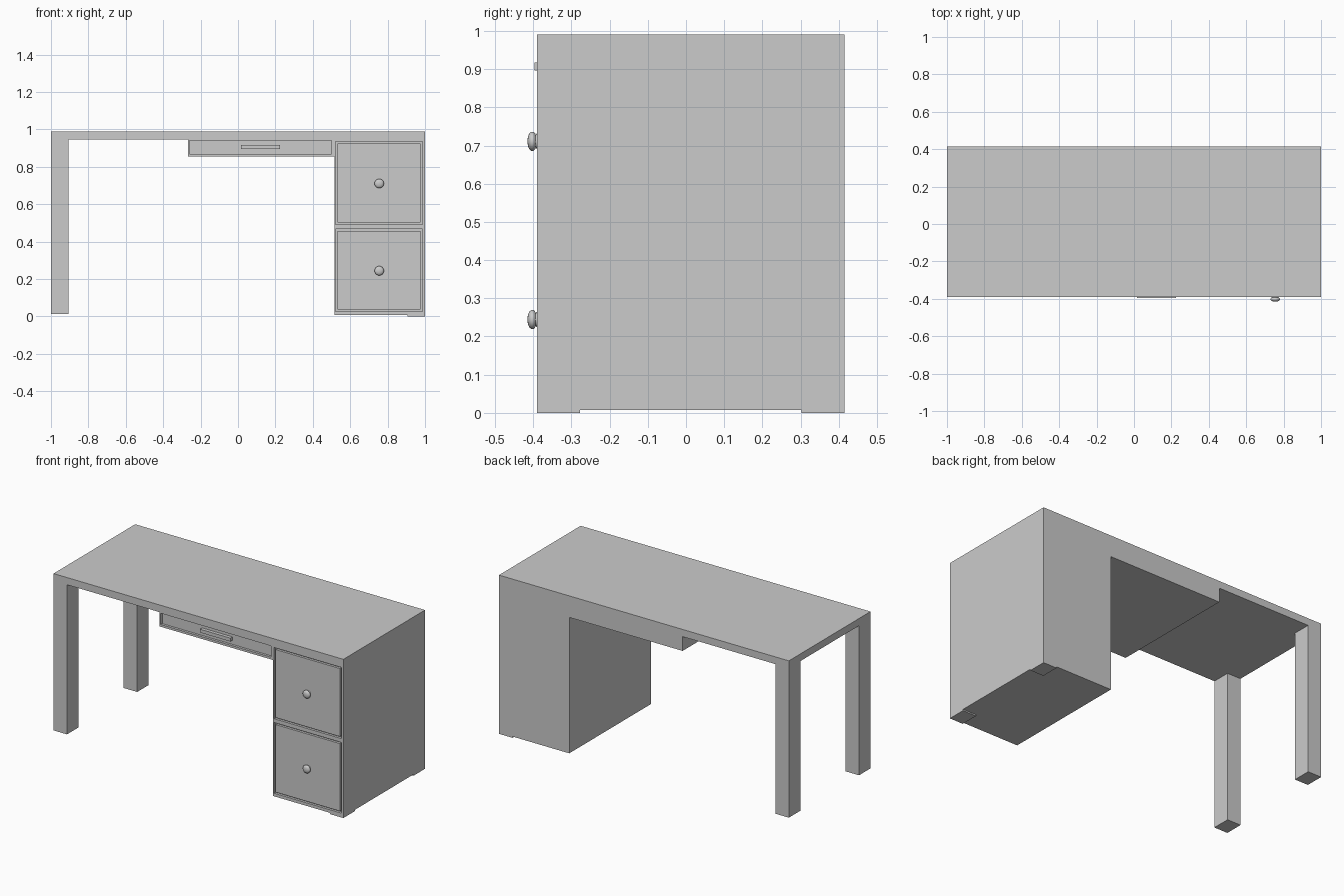
import bpy, bmesh, math
from mathutils import Matrix

if "Cube" in bpy.data.objects:
    bpy.data.objects.remove(bpy.data.objects["Cube"])

FRONT, BACK = -0.39, 0.415
TOP_Z = 0.945


def box(name, x, y, z):
    """Box from (min, max) pairs."""
    bm = bmesh.new()
    bmesh.ops.create_cube(bm, size=1)
    for v in bm.verts:
        v.co = [r[0] if c < 0 else r[1] for c, r in zip(v.co, (x, y, z))]
    me = bpy.data.meshes.new(name)
    bm.to_mesh(me)
    bm.free()
    ob = bpy.data.objects.new(name, me)
    bpy.context.collection.objects.link(ob)
    return ob


def carve(ob, x, z, depth):
    """Cut a rectangular recess into the front of an object."""
    cutter = box("recess_cutter", x, (FRONT - 0.1, FRONT + depth), z)
    cutter.hide_render = True
    mod = ob.modifiers.new("recess", 'BOOLEAN')
    mod.operation = 'DIFFERENCE'
    mod.solver = 'EXACT'
    mod.object = cutter
    bpy.context.view_layer.objects.active = ob
    bpy.ops.object.modifier_apply(modifier=mod.name)
    bpy.data.objects.remove(cutter)


def knob(name, x, z):
    """Lathed round knob: (radius, distance out from the front)."""
    profile = [(0.020, -0.002), (0.020, 0.001), (0.016, 0.003), (0.021, 0.005),
               (0.025, 0.009), (0.025, 0.015), (0.021, 0.020), (0.012, 0.024), (0, 0.025)]
    bm = bmesh.new()
    verts = [bm.verts.new((r, 0, h)) for r, h in profile]
    edges = [bm.edges.new(p) for p in zip(verts, verts[1:])]
    bmesh.ops.spin(bm, geom=verts + edges, cent=(0, 0, 0), axis=(0, 0, 1),
                   angle=math.tau, steps=24)
    bmesh.ops.remove_doubles(bm, verts=bm.verts, dist=1e-5)
    bm.transform(Matrix.Translation((x, FRONT, z)) @ Matrix.Rotation(math.pi / 2, 4, 'X'))
    bmesh.ops.recalc_face_normals(bm, faces=bm.faces)
    for f in bm.faces:
        f.smooth = True
    me = bpy.data.meshes.new(name)
    bm.to_mesh(me)
    bm.free()
    bpy.context.collection.objects.link(bpy.data.objects.new(name, me))


# Table top
box("desk_top", (-1, 1), (FRONT, BACK), (TOP_Z, 0.99))

# Legs on the left, short feet under the cabinet on the right
for side, y in (("front", (FRONT, FRONT + 0.113)), ("back", (BACK - 0.113, BACK))):
    box(side + "_leg", (-1, -0.907), y, (0.012, TOP_Z))
    box(side + "_foot", (0.907, 1), y, (0, 0.008))

# Drawer cabinet with inset drawer fronts and knobs
cabinet = box("cabinet", (0.515, 1), (FRONT, BACK), (0.008, TOP_Z))
for label, z0, z1 in (("lower", 0.027, 0.468), ("upper", 0.492, 0.936)):
    carve(cabinet, (0.522, 0.987), (z0, z1), 0.015)
    g = 0.010
    box(label + "_drawer_front", (0.522 + g, 0.987 - g), (FRONT, FRONT + 0.015),
        (z0 + g, z1 - g))
    knob(label + "_knob", 0.755, (z0 + z1) / 2 - 0.003)

# Shallow middle drawer running the full depth, with recessed front
drawer = box("middle_drawer", (-0.267, 0.515), (FRONT, BACK), (0.856, TOP_Z))
carve(drawer, (-0.260, 0.500), (0.870, 0.940), 0.015)

# Bar handle
box("middle_handle", (0.015, 0.225), (FRONT - 0.006, FRONT + 0.015), (0.896, 0.917))
